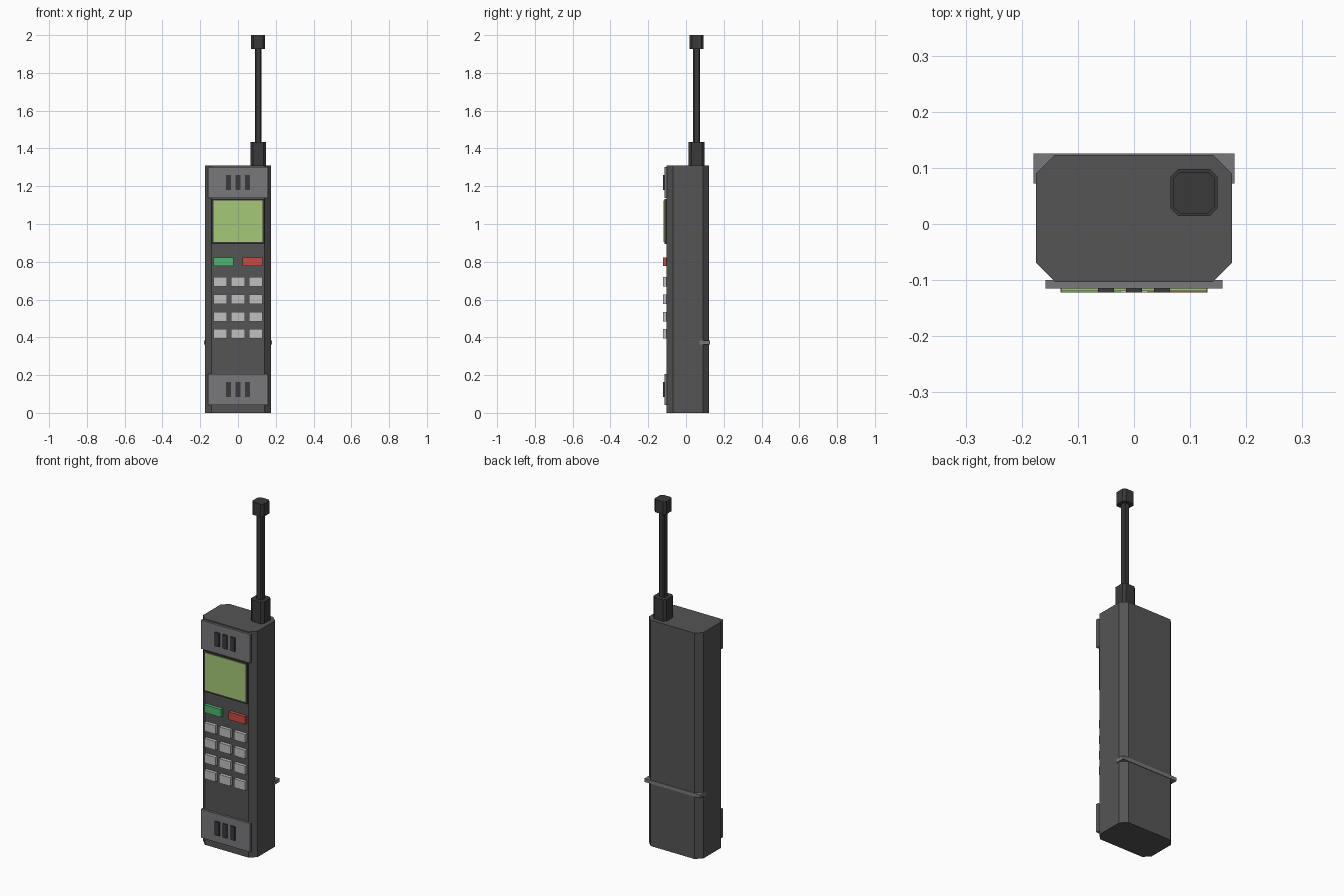
import bpy
import bmesh

cube = bpy.data.objects.get("Cube")
if cube:
    bpy.data.objects.remove(cube, do_unlink=True)


def material(name, r, g, b):
    mat = bpy.data.materials.new(name)
    mat.use_nodes = True
    mat.diffuse_color = (r, g, b, 1)
    mat.node_tree.nodes["Principled BSDF"].inputs["Base Color"].default_value = (r, g, b, 1)
    return mat


charcoal = material("charcoal plastic", 0.09, 0.09, 0.093)
grey = material("mid grey plastic", 0.19, 0.185, 0.195)
black = material("soft black", 0.042, 0.042, 0.044)
lcd = material("screen green", 0.38, 0.58, 0.185)
call_green = material("call green", 0.08, 0.46, 0.155)
end_red = material("end red", 0.58, 0.07, 0.053)
key_grey = material("key light grey", 0.53, 0.53, 0.53)


def prism(name, outline, z0, z1, mat):
    """Extrude a plan outline from z0 to z1."""
    bm = bmesh.new()
    base = bm.faces.new([bm.verts.new((x, y, z0)) for x, y in outline])
    top = bmesh.ops.extrude_face_region(bm, geom=[base])["geom"]
    verts = [v for v in top if isinstance(v, bmesh.types.BMVert)]
    bmesh.ops.translate(bm, verts=verts, vec=(0, 0, z1 - z0))
    bmesh.ops.recalc_face_normals(bm, faces=bm.faces)
    mesh = bpy.data.meshes.new(name)
    bm.to_mesh(mesh)
    bm.free()
    mesh.materials.append(mat)
    obj = bpy.data.objects.new(name, mesh)
    bpy.context.collection.objects.link(obj)
    return obj


def box(name, x0, x1, y0, y1, z0, z1, mat):
    return prism(name, [(x0, y0), (x1, y0), (x1, y1), (x0, y1)], z0, z1, mat)


def chamfered(name, cx, cy, hx, hy, cut, z0, z1, mat):
    """Upright block with its four vertical edges cut off."""
    a, b = hx - cut, hy - cut
    outline = [(-a, -hy), (a, -hy), (hx, -b), (hx, b), (a, hy), (-a, hy), (-hx, b), (-hx, -b)]
    return prism(name, [(cx + x, cy + y) for x, y in outline], z0, z1, mat)


FRONT = -0.103
SINK = -0.095      # back of the parts set into the front
KEY_FRONT = -0.122

# Body and strap round the back
chamfered("body", 0, 0.01, 0.175, 0.113, 0.034, 0, 1.31, charcoal)
box("back_strap", -0.179, 0.179, 0.072, 0.126, 0.363, 0.383, grey)

# Speaker and microphone panels with three slots each
for part, z in (("speaker", 1.22), ("microphone", 0.124)):
    box(part + "_panel", -0.158, 0.158, -0.115, -0.1, z - 0.083, z + 0.083, grey)
    for i in (-1, 0, 1):
        x = i * 0.05
        box(f"{part}_slot_{i + 2}", x - 0.014, x + 0.014, KEY_FRONT, FRONT, z - 0.04, z + 0.04, black)

# Screen
box("screen_bezel", -0.14, 0.14, -0.115, SINK, 0.894, 1.133, black)
box("screen", -0.13, 0.13, -0.119, FRONT, 0.906, 1.124, lcd)

# Call and end buttons
box("call_button", -0.13, -0.024, KEY_FRONT, SINK, 0.777, 0.822, call_green)
box("end_button", 0.024, 0.13, KEY_FRONT, SINK, 0.777, 0.822, end_red)

# Keypad
for row in range(4):
    for col in range(3):
        x, z = (col - 1) * 0.095, 0.694 - row * 0.092
        box(f"key_{row * 3 + col + 1}", x - 0.036, x + 0.036, KEY_FRONT, SINK, z - 0.025, z + 0.025, key_grey)

# Aerial
for part, half, z0, z1 in (("base", 0.042, 1.3, 1.435), ("rod", 0.018, 1.43, 1.93), ("tip", 0.037, 1.927, 2.0)):
    chamfered("aerial_" + part, 0.107, 0.056, half, half, half * 0.33, z0, z1, black)
